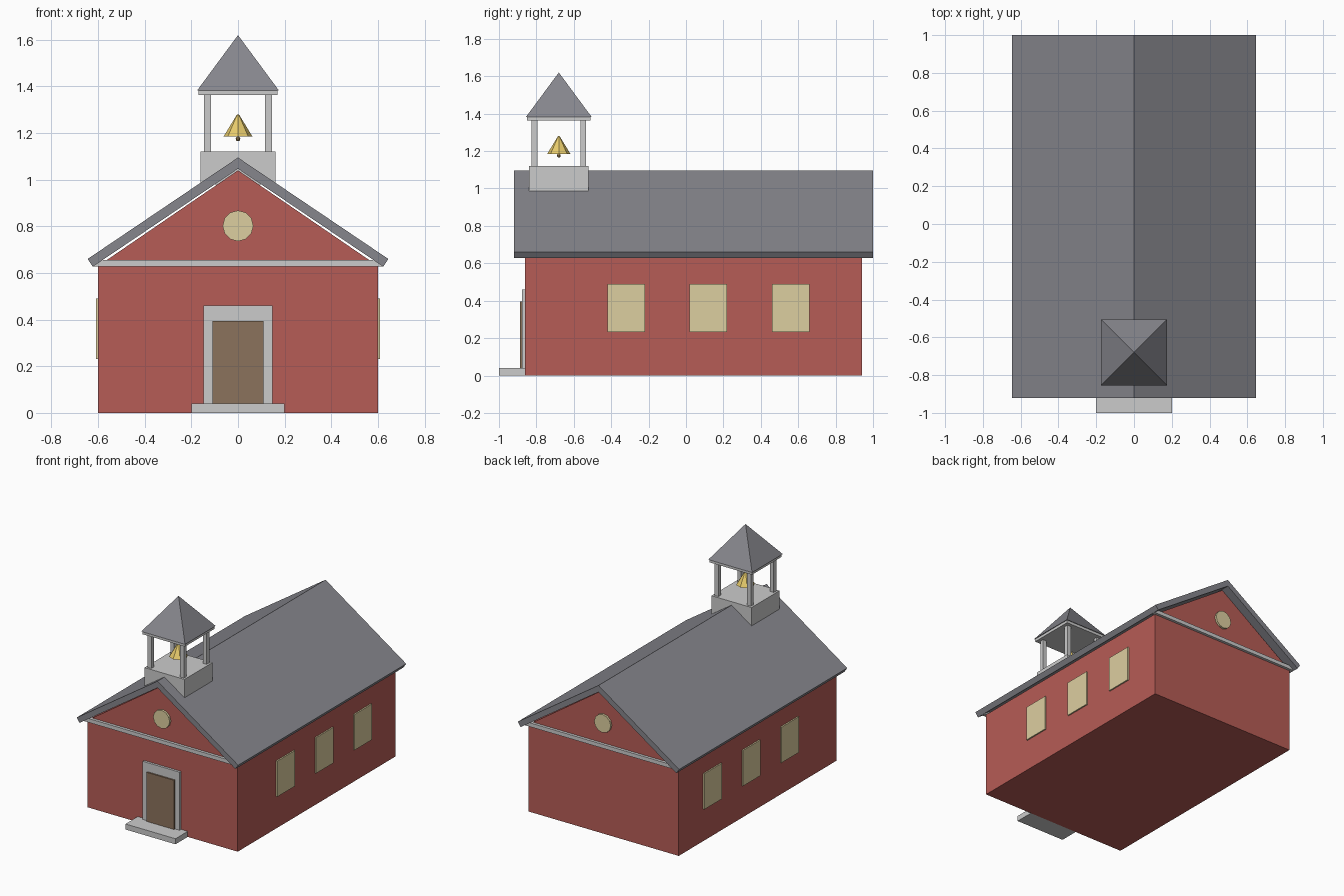
import bpy, bmesh, math
from mathutils import Matrix

if "Cube" in bpy.data.objects:
    bpy.data.objects.remove(bpy.data.objects["Cube"])


def material(name, rgb):
    m = bpy.data.materials.new(name)
    m.diffuse_color = (*rgb, 1)
    m.use_nodes = True
    m.node_tree.nodes["Principled BSDF"].inputs["Base Color"].default_value = m.diffuse_color
    return m


RED = material("red_brick", (0.47, 0.107, 0.093))
SLATE = material("slate", (0.24, 0.24, 0.265))
GLASS = material("window_glow", (0.72, 0.62, 0.35))
WOOD = material("door_wood", (0.26, 0.17, 0.107))
BRASS = material("brass", (0.8, 0.6, 0.15))
DARK = material("dark_brass", (0.3, 0.2, 0.07))


def finish(name, bm, mat):
    bmesh.ops.recalc_face_normals(bm, faces=bm.faces)
    me = bpy.data.meshes.new(name)
    bm.to_mesh(me)
    bm.free()
    if mat:
        me.materials.append(mat)
    ob = bpy.data.objects.new(name, me)
    bpy.context.collection.objects.link(ob)
    return ob


def box(name, x, y, z, mat=None):
    """Box from (min, max) ranges on each axis."""
    bm = bmesh.new()
    bmesh.ops.create_cube(bm, size=1)
    for v in bm.verts:
        for i, (lo, hi) in enumerate((x, y, z)):
            v.co[i] = lo if v.co[i] < 0 else hi
    return finish(name, bm, mat)


def prism(name, profile, y0, y1, mat=None):
    """Extrude an x-z outline along y."""
    bm = bmesh.new()
    face = bm.faces.new([bm.verts.new((x, y0, z)) for x, z in profile])
    new = bmesh.ops.extrude_face_region(bm, geom=[face])["geom"]
    bmesh.ops.translate(bm, vec=(0, y1 - y0, 0),
                        verts=[g for g in new if isinstance(g, bmesh.types.BMVert)])
    return finish(name, bm, mat)


def cone(name, loc, r1, r2, depth, sides, mat=None, rot=Matrix()):
    bm = bmesh.new()
    bmesh.ops.create_cone(bm, cap_ends=True, segments=sides, radius1=r1,
                          radius2=r2, depth=depth,
                          matrix=Matrix.Translation(loc) @ rot)
    return finish(name, bm, mat)


FRONT, BACK = -0.86, 0.94

# Walls with gables, and the pitched roof
prism("walls", [(-0.6, 0), (0.6, 0), (0.6, 0.63), (0, 1.04), (-0.6, 0.63)],
      FRONT, BACK, RED)
prism("roof", [(-0.645, 0.66), (0, 1.095), (0.645, 0.66),
               (0.623, 0.627), (0, 1.047), (-0.623, 0.627)], -0.92, 1.0, SLATE)

# Gable trim and round windows, front and back
for label, wall, out in (("front", FRONT, -1), ("back", BACK, 1)):
    ys = sorted((wall - out * 0.01, wall + out * 0.02))
    box(label + "_gable_trim", (-0.62, 0.62), ys, (0.627, 0.655))
    cone(label + "_round_window", (0, wall, 0.802), 0.066, 0.066, 0.03, 12,
         GLASS, Matrix.Rotation(math.pi / 2, 4, 'X'))

# Side windows
for label, s in (("left", -1), ("right", 1)):
    for i, y in enumerate((-0.32, 0.12, 0.56)):
        box(f"{label}_window_{i + 1}", sorted((s * 0.59, s * 0.61)),
            (y - 0.1, y + 0.1), (0.232, 0.49), GLASS)

# Entrance
box("step", (-0.2, 0.2), (-1.0, FRONT), (0, 0.04))
box("door_frame", (-0.148, 0.148), (-0.877, -0.85), (0.04, 0.46))
box("door", (-0.11, 0.11), (-0.888, -0.85), (0.04, 0.395), WOOD)

# Bell tower
TY = -0.68
box("belfry_base", (-0.16, 0.16), (TY - 0.16, TY + 0.16), (0.98, 1.12))
for sx in (-1, 1):
    for sy in (-1, 1):
        x, y = sx * 0.13, TY + sy * 0.13
        box("belfry_post", (x - 0.015, x + 0.015), (y - 0.015, y + 0.015), (1.12, 1.365))
box("belfry_ceiling", (-0.17, 0.17), (TY - 0.17, TY + 0.17), (1.363, 1.383))
cone("belfry_roof", (0, TY, 1.5015), 0.175 * math.sqrt(2), 0, 0.237, 4, SLATE,
     Matrix.Rotation(math.pi / 4, 4, 'Z'))

# Bell and clapper
cone("bell", (0, TY, 1.2325), 0.062, 0.004, 0.095, 8, BRASS)
bm = bmesh.new()
bmesh.ops.create_uvsphere(bm, u_segments=8, v_segments=6, radius=0.01,
                          matrix=Matrix.Translation((0, TY, 1.175)))
finish("bell_clapper", bm, DARK)
